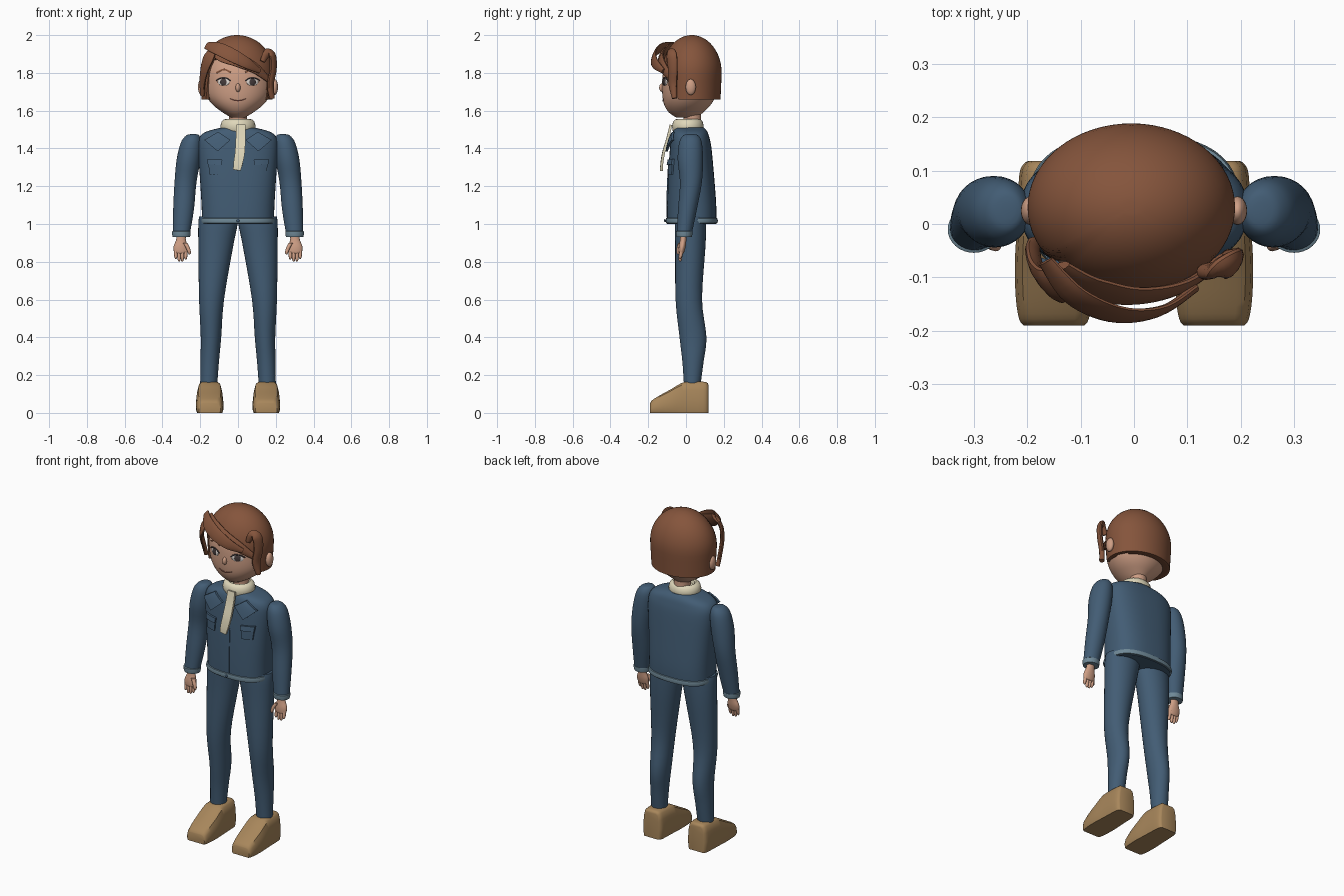
import bpy, bmesh, math
from mathutils import Vector
from mathutils.bvhtree import BVHTree

if "Cube" in bpy.data.objects:
    bpy.data.objects.remove(bpy.data.objects["Cube"])


def material(name, r, g, b):
    m = bpy.data.materials.new(name)
    m.diffuse_color = (r, g, b, 1)
    m.use_nodes = True
    m.node_tree.nodes["Principled BSDF"].inputs["Base Color"].default_value = m.diffuse_color
    return m


DENIM = material("denim blue", 0.055, 0.108, 0.175)
TRIM = material("grey blue trim", 0.16, 0.25, 0.31)
HAIR = material("hair brown", 0.235, 0.09, 0.045)
SKIN = material("skin", 0.62, 0.345, 0.235)
CREAM = material("cream", 0.74, 0.68, 0.49)
TAN = material("shoe tan", 0.39, 0.24, 0.105)
WHITE = material("eye white", 0.75, 0.7, 0.66)
DARK = material("eye dark", 0.06, 0.045, 0.045)
LIP = material("lip brown", 0.3, 0.11, 0.08)


def finish(name, bm, mat, angle=40):
    bmesh.ops.recalc_face_normals(bm, faces=bm.faces)
    me = bpy.data.meshes.new(name)
    bm.to_mesh(me)
    bm.free()
    me.materials.append(mat)
    me.polygons.foreach_set("use_smooth", [True] * len(me.polygons))
    me.set_sharp_from_angle(angle=math.radians(angle))
    ob = bpy.data.objects.new(name, me)
    bpy.context.collection.objects.link(ob)
    return ob


def resample(rows, k):
    """Smooth curve through rows of numbers, k steps per span."""
    out = []
    for i in range(len(rows) - 1):
        a, b, c, d = (rows[max(0, min(len(rows) - 1, i + j))] for j in (-1, 0, 1, 2))
        for s in range(k):
            t = s / k
            out.append([0.5 * (2 * q + (r - p) * t + (2 * p - 5 * q + 4 * r - u) * t * t
                        + (3 * q - p - 3 * r + u) * t ** 3) for p, q, r, u in zip(a, b, c, d)])
    return out + [list(rows[-1])]


def loft(name, rings, mat, angle=40):
    bm = bmesh.new()
    vs = [[bm.verts.new(p) for p in r] for r in rings]
    n = len(vs[0])
    for a, b in zip(vs, vs[1:]):
        for i in range(n):
            bm.faces.new((a[i], a[(i + 1) % n], b[(i + 1) % n], b[i]))
    bm.faces.new(vs[0])
    bm.faces.new(vs[-1])
    return finish(name, bm, mat, angle)


def ring(x, y, z, rx, ry, n=32, p=2.0):
    """Horizontal superellipse."""
    f = lambda v: math.copysign(abs(v) ** (2 / p), v)
    return [(x + rx * f(math.cos(2 * math.pi * i / n)), y + ry * f(math.sin(2 * math.pi * i / n)), z)
            for i in range(n)]


def column(name, rows, mat, k=4, n=32, p=2.0):
    """Stack of rings from rows of x, y, z, rx, ry."""
    return loft(name, [ring(*r, n=n, p=p) for r in resample(rows, k)], mat)


def strand(name, rows, thick, mat, centre=None, k=6, n=12):
    """Flat ribbon along rows of x, y, z, half width; faces away from centre or forward."""
    pts = resample(rows, k)
    rings = []
    for i, q in enumerate(pts):
        c = Vector(q[:3])
        t = (Vector(pts[min(i + 1, len(pts) - 1)][:3]) - Vector(pts[max(i - 1, 0)][:3])).normalized()
        nn = (c - Vector(centre)) if centre else Vector((0, -1, 0))
        nn = (nn - t * nn.dot(t)).normalized()
        w = t.cross(nn)
        th = min(thick, q[3])
        rings.append([c + w * q[3] * math.cos(2 * math.pi * j / n + math.pi / n)
                      + nn * th * math.sin(2 * math.pi * j / n + math.pi / n) for j in range(n)])
    return loft(name, rings, mat)


def ball(name, loc, size, mat, turn=0):
    bm = bmesh.new()
    bmesh.ops.create_uvsphere(bm, u_segments=20, v_segments=12, radius=1)
    ob = finish(name, bm, mat, 60)
    ob.location, ob.scale, ob.rotation_euler = loc, size, (0, 0, turn)
    return ob


def surface(ob):
    me = ob.data
    tree = BVHTree.FromPolygons([v.co for v in me.vertices], [p.vertices for p in me.polygons])
    return lambda x, z: tree.ray_cast(Vector((x, -2, z)), Vector((0, 1, 0)))[:2]


def plate(name, quad, hit, gap, thick, mat, m=6):
    """Panel that follows the front surface; quad is four x, z corners, gap fades top to bottom."""
    a, b, c, d = (Vector(q) for q in quad)
    bm = bmesh.new()
    g = []
    for i in range(m + 1):
        v = i / m
        row = []
        for j in range(m + 1):
            q = a.lerp(b, j / m).lerp(d.lerp(c, j / m), v)
            y = hit(q.x, q.y)[0].y - gap[0] - (gap[1] - gap[0]) * v
            row.append((q.x, y, q.y))
        g.append(row)
    f = [[bm.verts.new(p) for p in r] for r in g]
    k = [[bm.verts.new((p[0], p[1] + thick, p[2])) for p in r] for r in g]
    for i in range(m):
        for j in range(m):
            for s in (f, k):
                bm.faces.new((s[i][j], s[i][j + 1], s[i + 1][j + 1], s[i + 1][j]))
    rim = [(0, j) for j in range(m)] + [(i, m) for i in range(m)] \
        + [(m, j) for j in range(m, 0, -1)] + [(i, 0) for i in range(m, 0, -1)]
    for (i, j), (u, v) in zip(rim, rim[1:] + rim[:1]):
        bm.faces.new((f[i][j], f[u][v], k[u][v], k[i][j]))
    return finish(name, bm, mat)


# Jacket body with hem band
jacket = column("jacket", [(0, .03, 1.0, .19, .13), (0, .03, 1.1, .193, .13), (0, .027, 1.25, .202, .122),
                           (0, .025, 1.4, .212, .11), (0, .023, 1.46, .203, .1), (0, .022, 1.49, .165, .09),
                           (0, .02, 1.51, .09, .075)], DENIM, n=48, p=2.6)
loft("jacket_hem", [ring(0, .03, z, .19 + e, .13 + e, 48, 2.6) for z, e in
                    ((1.003, 0), (1.005, .006), (1.017, .009), (1.03, .006), (1.032, 0))], TRIM)
front = surface(jacket)

# Collar, neck and neck scarf
column("neck", [(0, .035, 1.48, .05, .05), (0, .035, 1.54, .046, .046), (0, .03, 1.61, .05, .05)], SKIN)
loft("rolled_collar", [ring(0, .01, z, r, r * .9) for z, r in
                       ((1.48, .08), (1.495, .09), (1.52, .093), (1.542, .087), (1.553, .075),
                        (1.556, .064), (1.55, .055), (1.53, .05))], CREAM)
strand("scarf_tail", [(.015, -.08, 1.525, .034), (.014, -.095, 1.46, .036), (.01, -.118, 1.38, .037),
                      (.0, -.128, 1.32, .034), (-.006, -.13, 1.285, .028)], .01, CREAM, n=4)
plate("front_placket", [(-.012, 1.3), (.012, 1.3), (.012, 1.035), (-.012, 1.035)], front, (.004, .004), .008, DENIM)
ball("hem_button", (0, -.112, 1.018), (.008, .004, .008), DENIM)

for s, side in ((-1, "right"), (1, "left")):
    # Lapel and chest pocket
    plate("lapel_" + side, [(s * .04, 1.445), (s * .105, 1.488), (s * .178, 1.445), (s * .108, 1.385)],
          front, (.014, .03), .012, DENIM)
    plate("pocket_" + side, [(s * .088, 1.32), (s * .158, 1.325), (s * .15, 1.262), (s * .092, 1.262)],
          front, (.008, .008), .012, DENIM)
    plate("pocket_flap_" + side, [(s * .083, 1.34), (s * .163, 1.345), (s * .16, 1.315), (s * .086, 1.312)],
          front, (.012, .016), .012, DENIM)

    # Sleeve and cuff
    column("sleeve_" + side, [(s * .235, .025, 1.476, .012, .015), (s * .24, .025, 1.468, .035, .04),
                              (s * .248, .024, 1.43, .055, .06), (s * .262, .023, 1.34, .063, .067),
                              (s * .278, .026, 1.22, .058, .058), (s * .288, .008, 1.08, .055, .05),
                              (s * .3, -.01, .945, .045, .04)], DENIM)
    loft("cuff_" + side, [ring(s * .3, -.01, z, .045 + e, .04 + e) for z, e in
                          ((.932, -.012), (.932, .001), (.945, .004), (.96, .004), (.963, 0))], TRIM)

    # Hand with four fingers and a thumb
    column("palm_" + side, [(s * .3, -.012, .945, .024, .018), (s * .302, -.015, .915, .026, .017),
                            (s * .304, -.02, .88, .037, .018), (s * .304, -.024, .85, .034, .014),
                            (s * .304, -.024, .842, .02, .008)], SKIN, n=20)
    for i, (x, z) in enumerate(((.277, .812), (.295, .802), (.312, .802), (.329, .815))):
        column(f"finger_{i + 1}_{side}", [(s * x, -.022, .865, .009, .011), (s * x, -.028, .835, .009, .01),
                                          (s * x, -.031, z + .008, .0075, .008), (s * x, -.031, z, .003, .003)],
               SKIN, k=3, n=12)
    column("thumb_" + side, [(s * .28, -.03, .9, .012, .012), (s * .266, -.038, .875, .011, .011),
                             (s * .258, -.042, .85, .009, .009), (s * .257, -.042, .838, .003, .003)],
           SKIN, k=3, n=12)

    # Trouser leg
    column("trouser_leg_" + side, [(s * .105, .025, 1.04, .1, .08), (s * .106, .024, 1.0, .104, .083),
                                   (s * .118, .023, .88, .092, .08), (s * .14, .015, .6, .066, .07),
                                   (s * .143, .037, .4, .054, .071), (s * .15, .037, .27, .049, .056),
                                   (s * .155, .033, .15, .045, .044)], DENIM)

    # Shoe, lofted from toe to heel
    shoe = [(-.19, .056, .052), (-.178, .064, .068), (-.14, .07, .092), (-.08, .072, .125), (-.035, .07, .152),
            (0, .068, .164), (.09, .064, .165), (.112, .056, .16), (.118, .048, .15)]
    section = ((-.93, 0), (-1, .12), (-1.02, .4), (-.95, .72), (-.82, .93), (-.6, 1),
               (.6, 1), (.82, .93), (.95, .72), (1.02, .4), (1, .12), (.93, 0))
    loft("shoe_" + side, [[(s * .15 + u * w, y, v * h) for u, v in section] for y, w, h in resample(shoe, 3)], TAN)
    for i, y in enumerate((-.09, -.07, -.05)):
        z = .121 + (y + .08) * .6
        strand(f"lace_{i + 1}_{side}", [(s * .15 - .028, y, z, .003), (s * .15 + .028, y, z, .003)], .003, TAN, k=1, n=6)

# Head
spec = [(1.563, .035, -.05, .06), (1.59, .08, -.09, .09), (1.63, .132, -.115, .13), (1.68, .168, -.125, .158),
        (1.75, .182, -.126, .172), (1.82, .182, -.118, .172), (1.9, .15, -.085, .14), (1.96, .08, -.03, .09),
        (1.975, .03, 0, .06)]
head = column("head", [(0, (a + b) / 2, z, rx, (b - a) / 2) for z, rx, a, b in spec], SKIN, n=48)
face = surface(head)

# Facial features
for s, side in ((-1, "right"), (1, "left")):
    for part, r, h, out, mat in (("eye_white", .034, .02, 0, WHITE), ("iris", .019, .019, .003, DARK)):
        p, nrm = face(s * .076, 1.752)
        ball(f"{part}_{side}", p + nrm * out, (r, .005, h), mat, math.atan2(nrm.x, -nrm.y))
    for part, pts, w, mat in (
            ("eyebrow", ((.04, 1.803), (.075, 1.818), (.115, 1.8)), .005, HAIR),
            ("eyelid", ((.038, 1.757), (.06, 1.772), (.09, 1.773), (.116, 1.76)), .004, DARK)):
        strand(f"{part}_{side}", [(*(face(s * x, z)[0] + Vector((0, -.003, 0))), w) for x, z in pts], .003, mat, k=4, n=6)
    ball("ear_" + side, (s * .194, .025, 1.725), (.018, .027, .042), SKIN)
strand("mouth", [(*(face(x, z)[0] + Vector((0, -.001, 0))), w) for x, z, w in
                 ((-.042, 1.663, .002), (-.02, 1.655, .003), (0, 1.653, .004), (.02, 1.655, .003), (.042, 1.663, .002))],
       .003, LIP, k=4, n=6)
ball("nose", (0, -.126, 1.722), (.013, .016, .023), SKIN)

# Hair cap with a raised hairline over the face
N, M = 64, 16
rows = [[] for _ in range(M + 2)]
for i in range(N):
    a = 2 * math.pi * i / N
    t = max(0, min(1, (-math.sin(a) - .48) / .24))
    t = t * t * (3 - 2 * t)
    low = 1.66 + t * (.19 - .06 * math.cos(a))
    for j in range(M + 2):
        q = max(j - 1, 0) / M
        z = low + (1.9995 - low) * math.sin(q * math.pi / 2)
        r = .96 + .04 * min(1, (z - 1.66) / .14) if z < 1.8 else math.sqrt(1 - ((z - 1.8) / .2) ** 2)
        r *= .9 if j == 0 else 1
        rows[j].append((-.005 + .195 * r * math.cos(a), .031 + .158 * r * math.sin(a), z))
loft("hair_cap", rows, HAIR)

# Swept fringe and side locks
mid = (0, .03, 1.8)
strand("fringe_upper", [(-.165, -.07, 1.945, .022), (-.11, -.135, 1.93, .036), (-.03, -.17, 1.893, .038),
                        (.05, -.163, 1.85, .03), (.115, -.12, 1.81, .014)], .008, HAIR, mid)
strand("fringe_lower", [(-.14, -.08, 1.94, .03), (-.08, -.118, 1.9, .045), (0, -.135, 1.868, .04),
                        (.09, -.118, 1.825, .03), (.165, -.065, 1.76, .014)], .01, HAIR, mid)
strand("lock_right", [(-.13, -.1, 1.93, .025), (-.155, -.115, 1.88, .042), (-.177, -.095, 1.82, .036),
                      (-.188, -.06, 1.75, .025), (-.188, -.035, 1.68, .012)], .012, HAIR, mid)
strand("lock_left", [(.13, -.09, 1.86, .014), (.155, -.085, 1.905, .025), (.182, -.075, 1.89, .03),
                     (.186, -.07, 1.82, .028), (.172, -.07, 1.74, .025), (.18, -.06, 1.665, .014)], .015, HAIR, mid)
